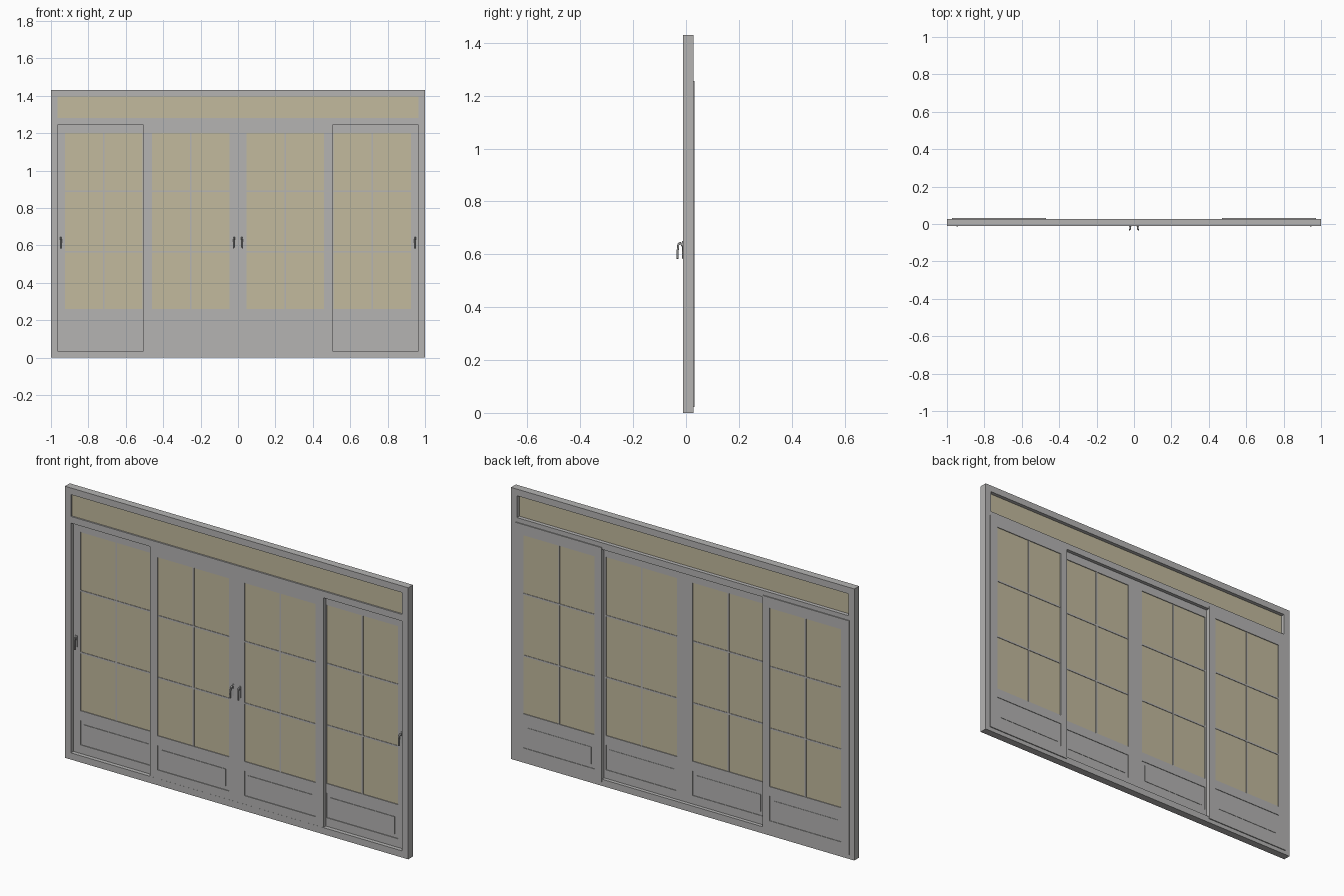
import bpy
from mathutils import Vector

if "Cube" in bpy.data.objects:
    bpy.data.objects.remove(bpy.data.objects["Cube"])


def material(name, color):
    m = bpy.data.materials.new(name)
    m.use_nodes = True
    m.diffuse_color = (*color, 1)
    m.node_tree.nodes["Principled BSDF"].inputs["Base Color"].default_value = (*color, 1)
    return m


GREY = material("grey paint", (0.46, 0.455, 0.45))
GLASS = material("tinted glass", (0.54, 0.49, 0.34))
METAL = material("handle metal", (0.42, 0.42, 0.42))


def box(name, x, y, z, mat):
    """Box from (min, max) pairs along each axis."""
    bpy.ops.mesh.primitive_cube_add(size=1)
    ob = bpy.context.object
    ob.name = name
    lo, hi = (Vector(c) for c in zip(x, y, z))
    for v in ob.data.vertices:
        v.co = (lo + hi) / 2 + v.co * (hi - lo)
    ob.data.materials.append(mat)
    return ob


def surround(name, outer_x, outer_z, inner_x, inner_z, y):
    """Two posts and two rails around an opening."""
    box(name + "_left_post", (inner_x[1], outer_x[1]), y, outer_z, GREY)
    box(name + "_right_post", (outer_x[0], inner_x[0]), y, outer_z, GREY)
    box(name + "_top_rail", inner_x, y, (inner_z[1], outer_z[1]), GREY)
    box(name + "_bottom_rail", inner_x, y, (outer_z[0], inner_z[0]), GREY)


def handle(name, x, y, side):
    """Back plate with a pull that arches outwards and hangs down."""
    box(name + "_plate", (x - 0.006, x + 0.006), (y - 0.003, y + 0.001), (0.59, 0.65), METAL)
    cu = bpy.data.curves.new(name + "_pull", "CURVE")
    cu.dimensions = "3D"
    cu.bevel_depth = 0.004
    cu.bevel_resolution = 2
    cu.resolution_u = 5
    cu.use_fill_caps = True
    path = [(0, 0, 0.63), (0, -0.012, 0.642), (0.003, -0.019, 0.622), (0.004, -0.020, 0.583)]
    sp = cu.splines.new("BEZIER")
    sp.bezier_points.add(len(path) - 1)
    for p, (dx, dy, z) in zip(sp.bezier_points, path):
        p.co = (x + side * dx, y + dy, z)
        p.handle_left_type = p.handle_right_type = "AUTO"
    cu.materials.append(METAL)
    bpy.context.collection.objects.link(bpy.data.objects.new(name + "_pull", cu))


def door(name, outer_x, outer_z, inner_x, y):
    glass_z, panel_z = (0.26, 1.20), (0.08, 0.21)
    # stiles and rails
    surround(name, outer_x, outer_z, inner_x, (panel_z[0], glass_z[1]), y)
    box(name + "_lock_rail", inner_x, y, (panel_z[1], glass_z[0]), GREY)
    # glazing with its bars
    box(name + "_glass", inner_x, (y[0] + 0.004, y[1] - 0.004), glass_z, GLASS)
    bar_y = (y[0] + 0.001, y[1] - 0.001)
    mid, w = sum(inner_x) / 2, 0.004
    box(name + "_upright_bar", (mid - w, mid + w), bar_y, glass_z, GREY)
    for i, z in enumerate((0.565, 0.89)):
        box(f"{name}_cross_bar_{i}", inner_x, (y[0] + 0.0015, y[1] - 0.0015), (z - w, z + w), GREY)
    # bottom panel with a raised field
    box(name + "_panel", inner_x, (y[0] + 0.004, y[1] - 0.003), panel_z, GREY)
    e = 0.02
    box(name + "_panel_field", (inner_x[0] + e, inner_x[1] - e), (y[0] + 0.001, y[1] - 0.001),
        (panel_z[0] + e, panel_z[1] - e), GREY)


def mirrored(pair, side):
    return tuple(sorted(side * v for v in pair))


# outer frame, transom bar and transom glass
FRAME_Y = (-0.012, 0.028)
surround("frame", (-1, 1), (0, 1.43), (-0.965, 0.965), (0.035, 1.395), FRAME_Y)
box("transom_bar", (-0.965, 0.965), FRAME_Y, (1.245, 1.28), GREY)
box("transom_glass", (-0.965, 0.965), (-0.004, 0.008), (1.28, 1.395), GLASS)

# two inner doors in front, two outer doors behind
for side, word in ((1, "left"), (-1, "right")):
    door(word + "_inner_door", mirrored((0, 0.505), side), (0.035, 1.245),
         mirrored((0.045, 0.46), side), (-0.0115, 0.009))
    door(word + "_outer_door", mirrored((0.47, 0.972), side), (0.022, 1.256),
         mirrored((0.51, 0.925), side), (0.0095, 0.033))
    handle(word + "_inner_handle", side * 0.02, -0.0115, side)
    handle(word + "_outer_handle", side * 0.948, 0.0095, -side)
